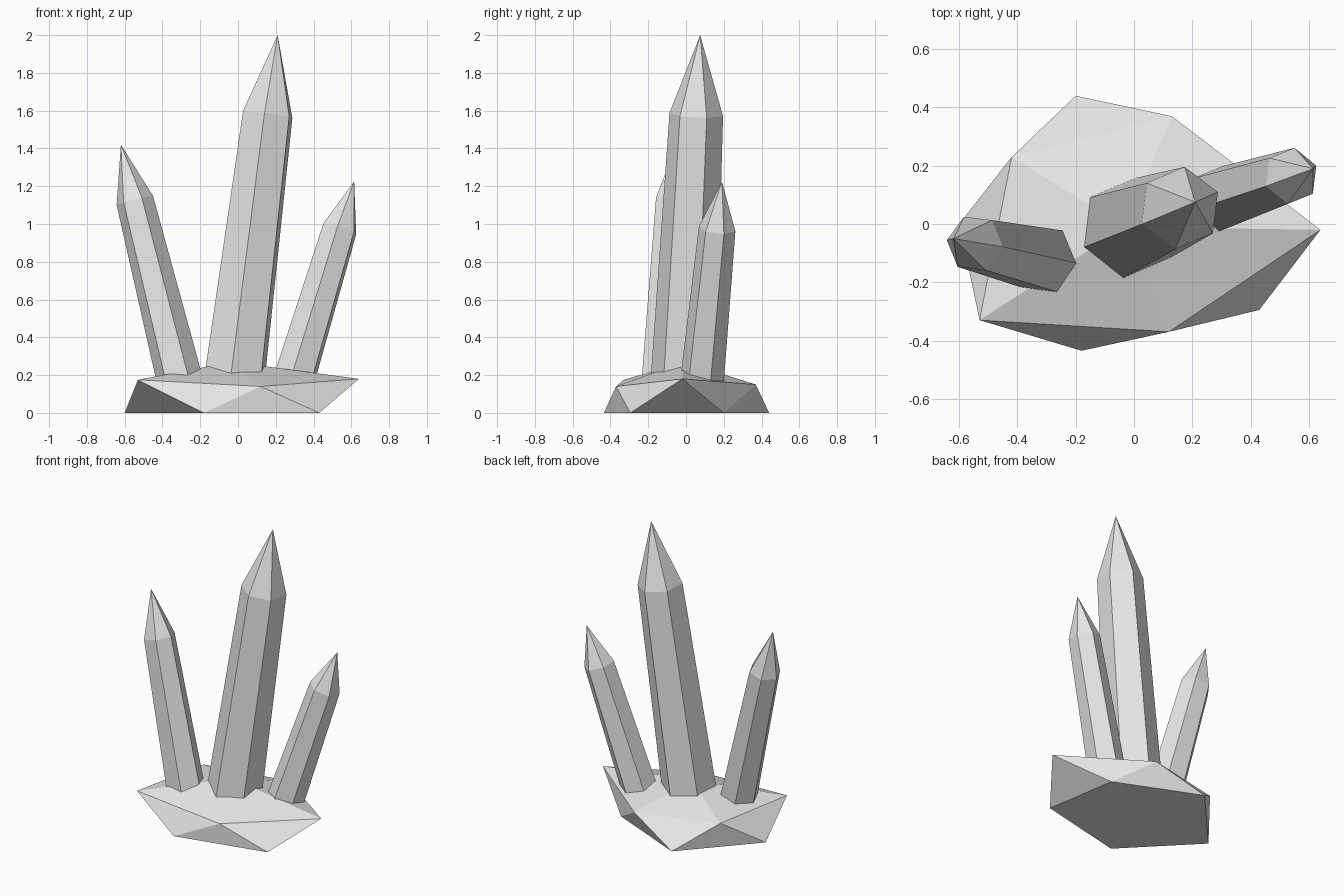
import bpy
import bmesh
from math import cos, sin, radians
from mathutils import Vector

cube = bpy.data.objects.get("Cube")
if cube:
    bpy.data.objects.remove(cube, do_unlink=True)

# Single stone colour
COLOUR = (0.8, 0.8, 0.8, 1.0)
stone = bpy.data.materials.new("pale_grey_stone")
stone.use_nodes = True
stone.diffuse_color = COLOUR
for node in stone.node_tree.nodes:
    if node.type == "BSDF_PRINCIPLED":
        node.inputs["Base Color"].default_value = COLOUR


def finish(name, bm):
    """Turn a bmesh into a flat-shaded object."""
    bmesh.ops.recalc_face_normals(bm, faces=bm.faces)
    mesh = bpy.data.meshes.new(name)
    bm.to_mesh(mesh)
    bm.free()
    mesh.materials.append(stone)
    obj = bpy.data.objects.new(name, mesh)
    bpy.context.scene.collection.objects.link(obj)
    return obj


def rock(name, lower, upper, apex):
    """Faceted boulder: flat floor, zigzag sides and a fan on top."""
    bm = bmesh.new()
    low = [bm.verts.new((x, y, 0)) for x, y in lower]
    up = [bm.verts.new(p) for p in upper]
    top = bm.verts.new(apex)
    bm.faces.new(low[::-1])
    n = len(low)
    for i in range(n):
        j = (i + 1) % n
        bm.faces.new((low[i], up[j], up[i]))
        bm.faces.new((low[i], low[j], up[j]))
        bm.faces.new((up[i], up[j], top))
    return finish(name, bm)


def crystal(name, foot, tip, shoulder_z, foot_radius, shoulder_radius, turn):
    """Tapered hexagonal shaft along foot-tip, closed by a pointed cap."""
    foot, tip = Vector(foot), Vector(tip)
    axis = tip - foot
    tilt = Vector((0, 0, 1)).rotation_difference(axis)
    bm = bmesh.new()

    def ring(z, radius):
        centre = foot + axis * ((z - foot.z) / axis.z)
        angles = [radians(turn + 60 * i) for i in range(6)]
        return [bm.verts.new(centre + tilt @ Vector((radius * cos(a), radius * sin(a), 0)))
                for a in angles]

    # The shaft starts inside the rock
    low, high = ring(0.1, foot_radius), ring(shoulder_z, shoulder_radius)
    point = bm.verts.new(tip)
    bm.faces.new(low[::-1])
    for i in range(6):
        j = (i + 1) % 6
        bm.faces.new((low[i], low[j], high[j], high[i]))
        bm.faces.new((high[i], high[j], point))
    return finish(name, bm)


# Rock base
rock("rock_base",
     lower=[(0.35, 0.2), (-0.2, 0.44), (-0.6, 0.0), (-0.18, -0.435), (0.43, -0.295)],
     upper=[(0.64, -0.02, 0.18), (0.13, 0.37, 0.15), (-0.42, 0.23, 0.17),
            (-0.53, -0.33, 0.175), (0.12, -0.37, 0.14)],
     apex=(-0.03, -0.01, 0.27))

# Crystals
crystal("large_crystal", (-0.012, -0.012, 0.23), (0.21, 0.075, 2.0), 1.58, 0.175, 0.143, 23)
crystal("right_crystal", (-0.315, -0.12, 0.2), (-0.62, -0.05, 1.42), 1.125, 0.124, 0.1, -7)
crystal("left_crystal", (0.31, 0.09, 0.22), (0.615, 0.19, 1.225), 0.975, 0.118, 0.098, 22)
